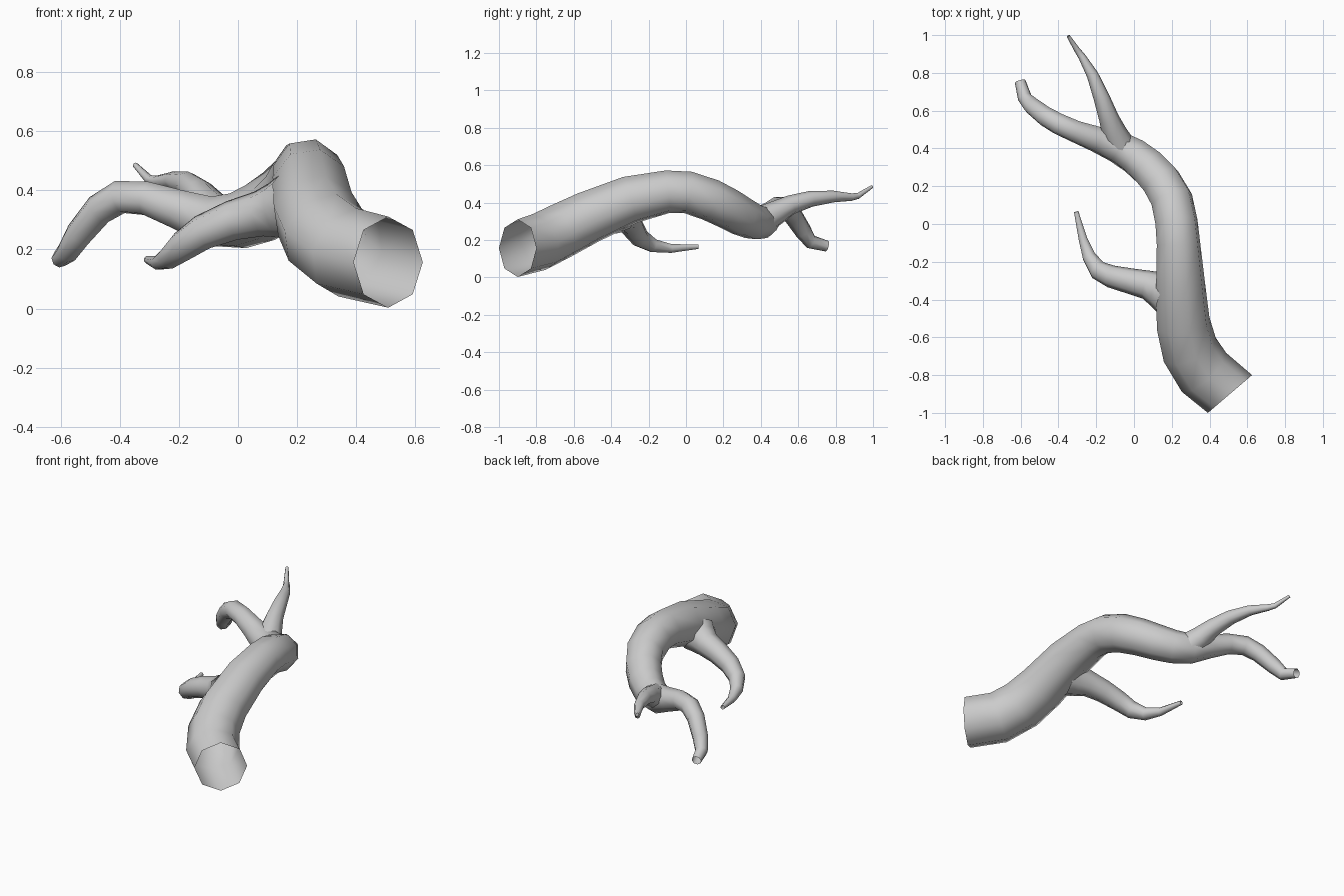
import bpy, bmesh, math
from mathutils import Vector

SIDES = 8


def limb(name, path, first_dir=None, sides=SIDES):
    """Open tapered tube through (x, y, z, radius) stations."""
    pts = [Vector(p[:3]) for p in path]
    bm = bmesh.new()
    rings, up = [], Vector((0, 0, 1))
    for i, p in enumerate(pts):
        a, b = pts[max(i - 1, 0)], pts[min(i + 1, len(pts) - 1)]
        if 0 < i < len(pts) - 1:
            t = ((p - a).normalized() + (b - p).normalized()).normalized()
        else:
            t = (b - a).normalized()
        if i == 0 and first_dir:
            t = Vector(first_dir).normalized()
        up = (up - t * up.dot(t)).normalized()
        side = t.cross(up)
        ring = []
        for k in range(sides):
            ang = 2 * math.pi * k / sides
            ring.append(bm.verts.new(p + path[i][3] * (up * math.cos(ang) + side * math.sin(ang))))
        rings.append(ring)
    for r0, r1 in zip(rings, rings[1:]):
        for k in range(sides):
            n = (k + 1) % sides
            bm.faces.new((r0[k], r0[n], r1[n], r1[k]))
    bmesh.ops.recalc_face_normals(bm, faces=bm.faces)
    for f in bm.faces:
        f.smooth = True
    me = bpy.data.meshes.new(name)
    bm.to_mesh(me)
    bm.free()
    ob = bpy.data.objects.new(name, me)
    bpy.context.collection.objects.link(ob)
    return ob


# Main limb, running on into the left fork
limb("main_limb", [
    (0.508, -0.90, 0.157, 0.154), (0.37, -0.785, 0.19, 0.156), (0.295, -0.665, 0.25, 0.152),
    (0.26, -0.525, 0.32, 0.145), (0.245, -0.30, 0.415, 0.132), (0.235, -0.10, 0.458, 0.118),
    (0.225, 0.01, 0.455, 0.115), (0.20, 0.13, 0.415, 0.114), (0.145, 0.225, 0.368, 0.110),
    (0.075, 0.30, 0.325, 0.105), (0.0, 0.36, 0.297, 0.098), (-0.09, 0.41, 0.295, 0.088),
    (-0.20, 0.45, 0.335, 0.071), (-0.31, 0.49, 0.373, 0.060), (-0.40, 0.53, 0.377, 0.057),
    (-0.47, 0.57, 0.335, 0.053), (-0.54, 0.625, 0.25, 0.047), (-0.578, 0.668, 0.19, 0.038),
    (-0.603, 0.755, 0.167, 0.029)], first_dir=(-0.65, 0.76, 0))

# Upright fork at the far end
limb("upper_fork", [
    (-0.075, 0.42, 0.31, 0.078), (-0.105, 0.485, 0.347, 0.066), (-0.133, 0.56, 0.388, 0.053),
    (-0.172, 0.67, 0.421, 0.043), (-0.22, 0.79, 0.433, 0.031), (-0.275, 0.885, 0.430, 0.020),
    (-0.30, 0.92, 0.436, 0.016), (-0.348, 0.995, 0.486, 0.009)])

# Side branch with a flared root
limb("side_branch", [
    (0.17, -0.365, 0.345, 0.115), (0.125, -0.345, 0.332, 0.095), (0.07, -0.322, 0.32, 0.077),
    (-0.02, -0.302, 0.298, 0.068), (-0.12, -0.278, 0.258, 0.060), (-0.19, -0.245, 0.210, 0.052),
    (-0.237, -0.175, 0.170, 0.038), (-0.27, -0.08, 0.155, 0.025), (-0.306, 0.065, 0.165, 0.013)])
